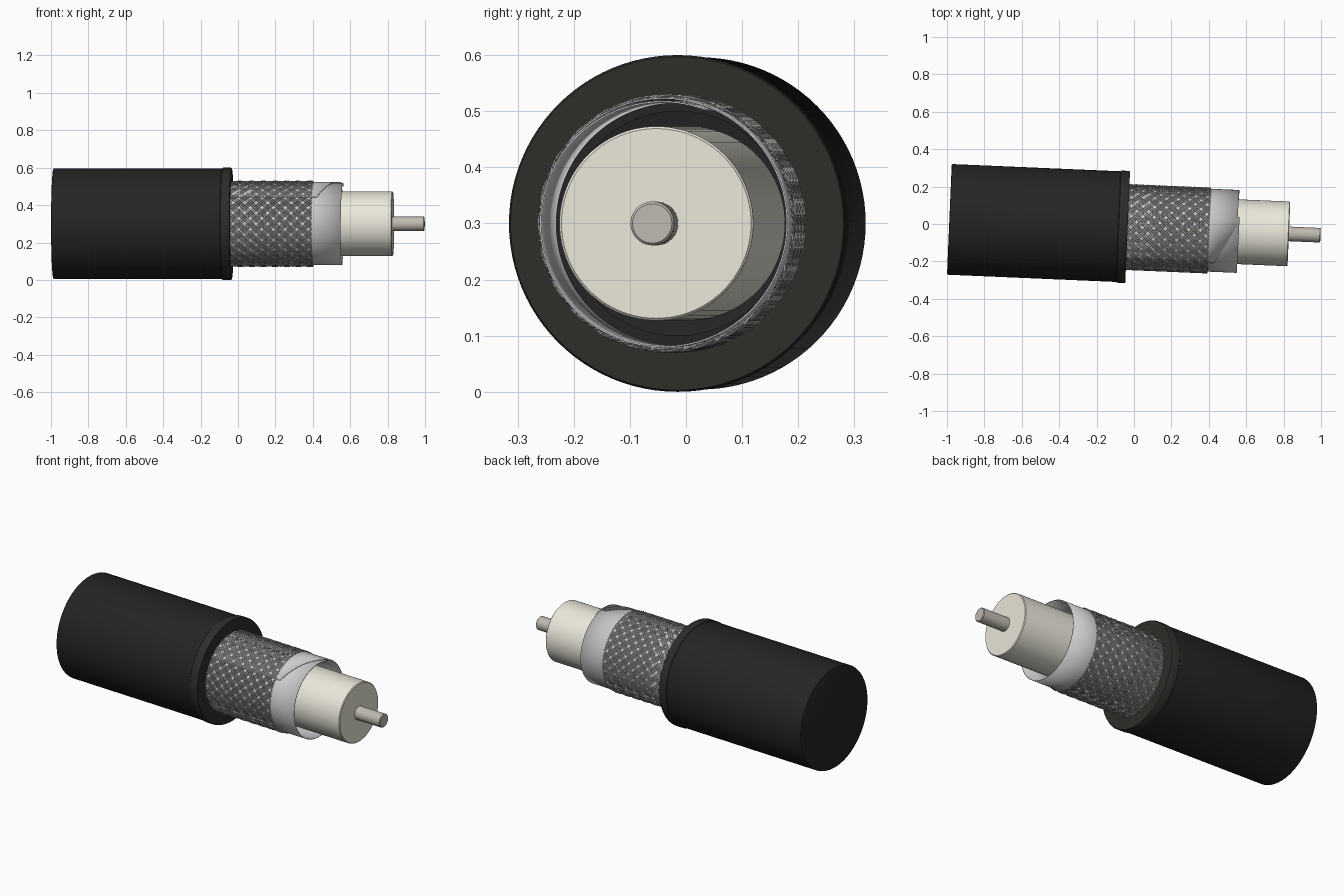
import bpy, bmesh
from math import sin, cos, pi, atan2, tau
from mathutils import Matrix

if "Cube" in bpy.data.objects:
    bpy.data.objects.remove(bpy.data.objects["Cube"])

# cable axis: local x, slightly turned in plan
PLACE = Matrix.Translation((0, -0.0175, 0.3)) @ Matrix.Rotation(atan2(-0.085, 1.986), 4, 'Z')


def finish(name, bm, color, fix_normals=True):
    if fix_normals:
        bmesh.ops.recalc_face_normals(bm, faces=bm.faces[:])
    me = bpy.data.meshes.new(name)
    bm.to_mesh(me)
    bm.free()
    ob = bpy.data.objects.new(name, me)
    bpy.context.collection.objects.link(ob)
    ob.matrix_world = PLACE
    mat = bpy.data.materials.new(name + "_material")
    mat.diffuse_color = (*color, 1)
    mat.use_nodes = True
    mat.node_tree.nodes["Principled BSDF"].inputs["Base Color"].default_value = mat.diffuse_color
    me.materials.append(mat)
    bpy.ops.object.select_all(action='DESELECT')
    ob.select_set(True)
    bpy.context.view_layer.objects.active = ob
    bpy.ops.object.shade_smooth_by_angle(angle=0.6)
    return ob


def lathe(name, profile, color, n=96):
    """Spin an (x, radius) profile around the cable axis."""
    bm = bmesh.new()
    rings = []
    for x, r in profile:
        if r == 0:
            rings.append([bm.verts.new((x, 0, 0))] * n)
        else:
            rings.append([bm.verts.new((x, r * cos(tau * i / n), r * sin(tau * i / n)))
                          for i in range(n)])
    for a, b in zip(rings, rings[1:]):
        for i in range(n):
            j = (i + 1) % n
            quad = list(dict.fromkeys((a[i], a[j], b[j], b[i])))
            bm.faces.new(quad)
    return finish(name, bm, color)


# outer jacket with softened rear edge, and the collar at its cut end
lathe("outer_jacket", [(-0.988, 0), (-0.988, 0.290), (-0.986, 0.2945), (-0.982, 0.296),
                       (-0.06, 0.296), (-0.06, 0.2)], (0.018, 0.018, 0.018))
lathe("jacket_collar", [(-0.085, 0.225), (-0.085, 0.296), (-0.081, 0.300), (-0.039, 0.300),
                        (-0.034, 0.297), (-0.034, 0.225), (-0.085, 0.225)],
      (0.028, 0.026, 0.023))

# foam dielectric and centre conductor
lathe("dielectric", [(-0.5, 0), (-0.5, 0.173), (0.825, 0.173), (0.829, 0.169), (0.829, 0)],
      (0.83, 0.81, 0.71))
lathe("centre_conductor", [(0.7, 0), (0.7, 0.039), (0.994, 0.039), (0.998, 0.035), (0.998, 0)],
      (0.52, 0.49, 0.44), 48)


# foil wrap: a thin sheet rolled a little over one turn, with a slanted end
def foil():
    bm = bmesh.new()
    n, turns = 120, 1.2
    cols = []
    for i in range(n + 1):
        t = i / n
        a = 1.2 + t * turns * tau
        r = 0.2165 + 0.0075 * t
        end = 0.562 - 0.012 * t
        if t > 0.86:
            end -= 0.12 * (t - 0.86) / 0.14
        cols.append([bm.verts.new((x, r * cos(a), r * sin(a))) for x in (-0.1, 0.2, 0.39, end)])
    for a, b in zip(cols, cols[1:]):
        for k in range(3):
            bm.faces.new((a[k], a[k + 1], b[k + 1], b[k]))
    ob = finish("foil_shield", bm, (0.72, 0.72, 0.70))
    mod = ob.modifiers.new("thickness", 'SOLIDIFY')
    mod.thickness = 0.003
    mod.offset = 0


foil()


# woven braid: opposed helical carriers of three wires, passing over and under
def braid():
    bm = bmesh.new()
    carriers, wires, x0, x1, R = 24, 3, -0.05, 0.402, 0.2255
    spread = tau / carriers
    twist = 1.9
    steps = 64
    for d in (1, -1):
        for c in range(carriers):
            for w in range(wires):
                off = (w - 1) * spread * 0.235
                prev = None
                for s in range(steps + 1):
                    t = s / steps
                    turn = twist * t
                    a = c * spread + off + d * turn
                    # crossing phase against the opposite set of carriers
                    phase = (a + d * turn) / spread + c
                    r = R + d * 0.0028 * cos(pi * phase)
                    x = x0 + (x1 - x0) * t
                    ring = []
                    for da, dx, dr in ((0.0075, -d * 0.0017, 0), (0, 0, 0.0024),
                                       (-0.0075, d * 0.0017, 0), (0, 0, -0.0024)):
                        ring.append(bm.verts.new((x + dx, (r + dr) * cos(a + da),
                                                  (r + dr) * sin(a + da))))
                    if prev:
                        for k in range(4):
                            m = (k + 1) % 4
                            bm.faces.new((prev[k], prev[m], ring[m], ring[k]))
                    else:
                        bm.faces.new(ring)
                    prev = ring
                bm.faces.new(prev[::-1])
    finish("braided_shield", bm, (0.50, 0.50, 0.49))


braid()
